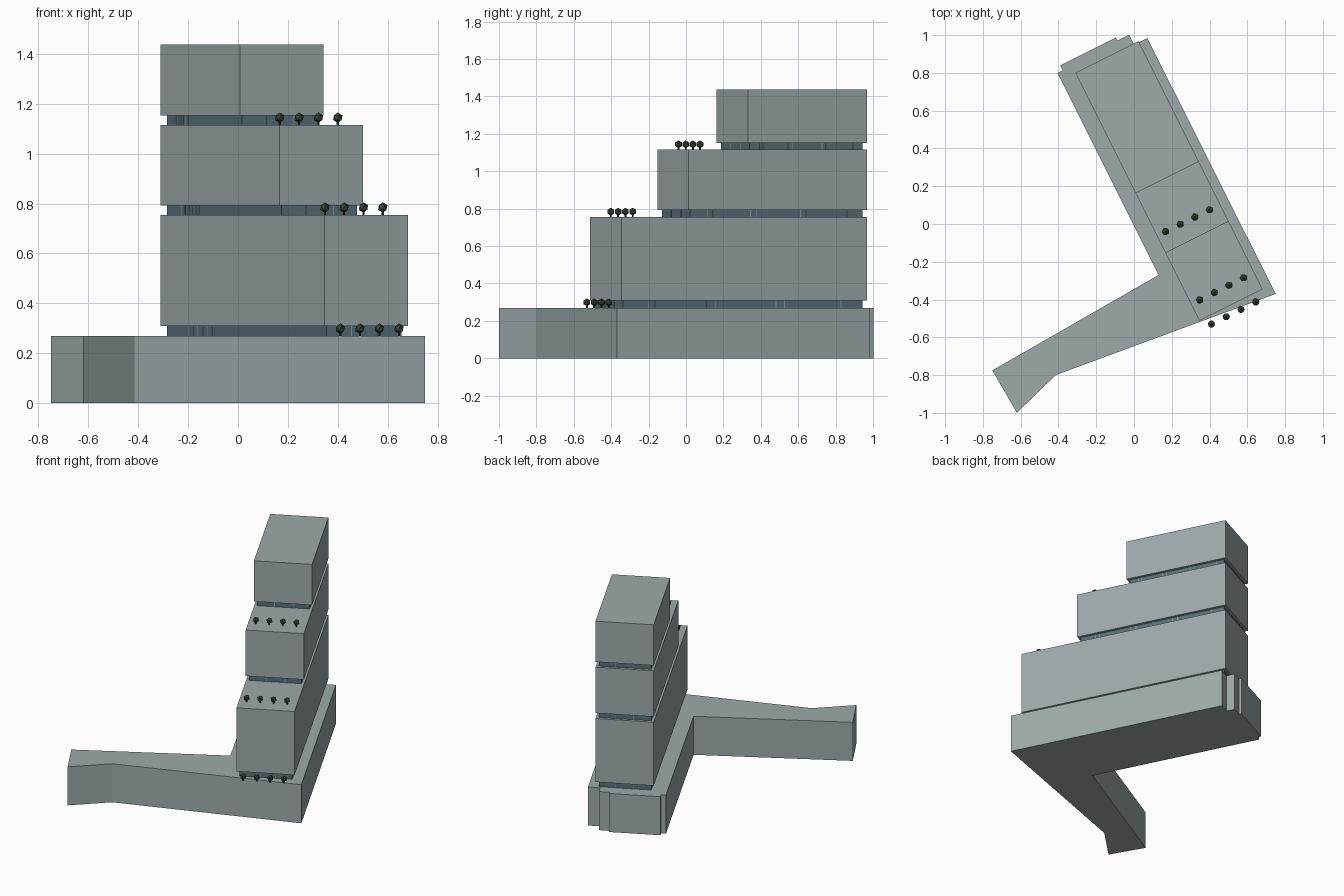
import bpy, bmesh, math
from mathutils import Vector

if "Cube" in bpy.data.objects:
    bpy.data.objects.remove(bpy.data.objects["Cube"])

# Tower frame: u runs along the tower toward the front, v across it
ORIGIN = Vector((-0.31, 0.80))
U = Vector((0.447, -0.894))
V = Vector((0.894, 0.447))


def plan(u, v):
    return ORIGIN + U * u + V * v


def material(name, rgb):
    m = bpy.data.materials.new(name)
    m.diffuse_color = (*rgb, 1)
    m.use_nodes = True
    m.node_tree.nodes["Principled BSDF"].inputs["Base Color"].default_value = m.diffuse_color
    return m


concrete = material("grey_concrete", (0.34, 0.40, 0.41))
glass = material("dark_glass", (0.10, 0.16, 0.19))
frame = material("window_frame", (0.28, 0.36, 0.40))
leaf = material("dark_leaf", (0.045, 0.07, 0.035))
bark = material("dark_bark", (0.04, 0.035, 0.025))


def finish(name, bm, mats):
    bmesh.ops.recalc_face_normals(bm, faces=bm.faces)
    me = bpy.data.meshes.new(name)
    bm.to_mesh(me)
    bm.free()
    for m in mats:
        me.materials.append(m)
    ob = bpy.data.objects.new(name, me)
    bpy.context.collection.objects.link(ob)
    return ob


def extrude_plan(bm, pts, z0, z1):
    face = bm.faces.new([bm.verts.new((p[0], p[1], z0)) for p in pts])
    res = bmesh.ops.extrude_face_region(bm, geom=[face], use_keep_orig=True)
    verts = [g for g in res["geom"] if isinstance(g, bmesh.types.BMVert)]
    bmesh.ops.translate(bm, verts=verts, vec=(0, 0, z1 - z0))


def box(bm, u0, u1, v0, v1, z0, z1):
    extrude_plan(bm, [plan(u0, v0), plan(u1, v0), plan(u1, v1), plan(u0, v1)], z0, z1)


# Angled podium with a stepped back end
back = [(0.005, 0.423), (0.005, 0.345), (-0.054, 0.345), (-0.054, 0.275),
        (-0.072, 0.275), (-0.072, -0.054), (-0.042, -0.054), (-0.042, -0.085)]
outline = [(0.13, -0.27), (-0.75, -0.775), (-0.62, -1.0), (-0.415, -0.80), (0.75, -0.37)]
bm = bmesh.new()
extrude_plan(bm, outline + [plan(*p) for p in back], 0, 0.27)
finish("podium", bm, [concrete])

# Stacked blocks, each above a recessed glazed storey
WIDTH, INSET = 0.374, 0.0185
tiers = [("lower", 1.468, 0.27, 0.31, 0.755),
         ("middle", 1.066, 0.755, 0.793, 1.115),
         ("upper", 0.712, 1.115, 1.152, 1.437)]
for name, length, zb, z0, z1 in tiers:
    bm = bmesh.new()
    box(bm, 0, length, 0, WIDTH, z0, z1)
    finish(name + "_block", bm, [concrete])

    bm = bmesh.new()
    box(bm, INSET, length - INSET, INSET, WIDTH - INSET, zb, z0)
    finish(name + "_glazing", bm, [glass])

    # Thin window frames on both long sides and the ends
    bm = bmesh.new()
    w, t = 0.002, 0.002
    for i in range(6):
        u = length * (0.145 + 0.029 * i)
        box(bm, u - w, u + w, INSET - t, INSET, zb, z0)
    for f in (0.10, 0.33, 0.365, 0.61, 0.645, 0.855, 0.885):
        u = length * f
        box(bm, u - w, u + w, WIDTH - INSET, WIDTH - INSET + t, zb, z0)
    for v in (0.13, 0.25):
        box(bm, INSET - t, INSET, v - w, v + w, zb, z0)
        box(bm, length - INSET, length - INSET + t, v - w, v + w, zb, z0)
    finish(name + "_window_frames", bm, [frame])

# A row of four small trees on each terrace
rows = [("podium", (0.41, -0.53), (0.645, -0.413), 0.27),
        ("lower_terrace", (0.348, -0.402), (0.58, -0.285), 0.755),
        ("upper_terrace", (0.167, -0.04), (0.40, 0.075), 1.115)]
for name, a, b, z in rows:
    bm = bmesh.new()
    for i in range(4):
        p = Vector(a).lerp(Vector(b), i / 3)
        trunk = bmesh.ops.create_cone(bm, cap_ends=True, segments=6, radius1=0.005,
                                      radius2=0.005, depth=0.02)["verts"]
        bmesh.ops.translate(bm, verts=trunk, vec=(p.x, p.y, z + 0.01))
        for f in {f for v in trunk for f in v.link_faces}:
            f.material_index = 1
        crown = bmesh.ops.create_icosphere(bm, subdivisions=1, radius=0.021)["verts"]
        bmesh.ops.translate(bm, verts=crown, vec=(p.x, p.y, z + 0.029))
    finish(name + "_trees", bm, [leaf, bark])
